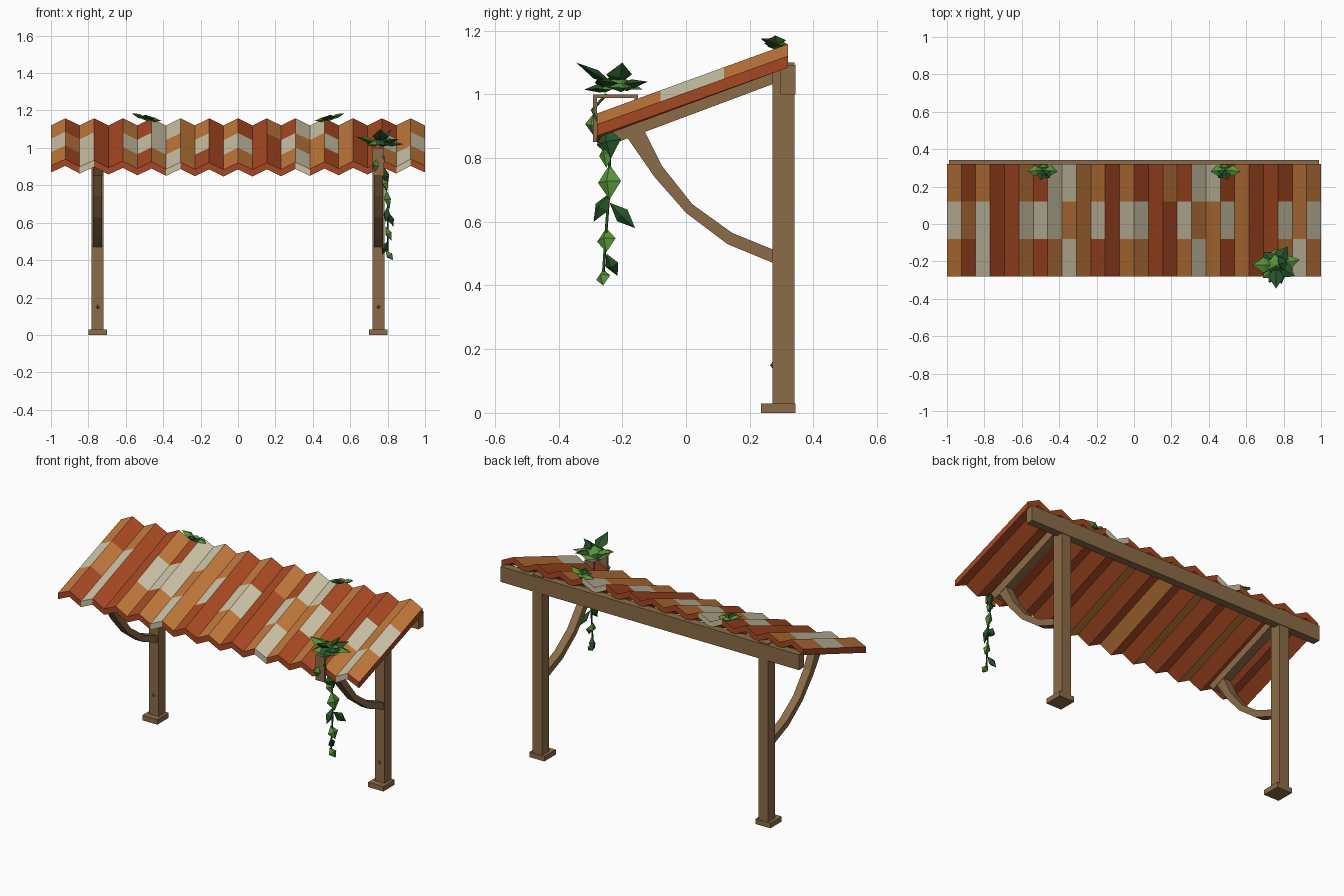
import bpy, bmesh, math
from mathutils import Vector

if "Cube" in bpy.data.objects:
    bpy.data.objects.remove(bpy.data.objects["Cube"])


def material(name, rgb):
    m = bpy.data.materials.new(name)
    m.use_nodes = True
    m.diffuse_color = (*rgb, 1)
    m.node_tree.nodes["Principled BSDF"].inputs["Base Color"].default_value = (*rgb, 1)
    return m


RUST = material("rust_tile", (0.39, 0.066, 0.016))
ORANGE = material("orange_tile", (0.53, 0.185, 0.042))
CREAM = material("cream_tile", (0.60, 0.54, 0.38))
WOOD = material("brown_wood", (0.26, 0.15, 0.065))
LEAF = material("bright_leaf", (0.091, 0.30, 0.038))
DARK = material("dark_leaf", (0.019, 0.091, 0.021))


def finish(name, bm, mats):
    bmesh.ops.recalc_face_normals(bm, faces=bm.faces)
    me = bpy.data.meshes.new(name)
    bm.to_mesh(me)
    bm.free()
    for m in mats:
        me.materials.append(m)
    ob = bpy.data.objects.new(name, me)
    bpy.context.collection.objects.link(ob)


def box(name, x, y, z):
    """Wooden box from (min, max) ranges."""
    bm = bmesh.new()
    bmesh.ops.create_cube(bm, size=1)
    for v in bm.verts:
        v.co = [r[0] if c < 0 else r[1] for c, r in zip(v.co, (x, y, z))]
    finish(name, bm, [WOOD])


def side_strip(name, upper, lower, x, half):
    """Solid between two matching (y, z) lines, extruded along x."""
    bm = bmesh.new()
    rings = [[bm.verts.new((x + s * half, *p)) for s, p in
              ((-1, a), (1, a), (1, b), (-1, b))] for a, b in zip(upper, lower)]
    for r, q in zip(rings, rings[1:]):
        for k in range(4):
            bm.faces.new((r[k], r[k - 1], q[k - 1], q[k]))
    bm.faces.new(rings[0])
    bm.faces.new(rings[-1])
    finish(name, bm, [WOOD])


# Corrugated roof: tile colours per strip, front row to back row
ROWS = ["ORCRROROCORROORROCORORROCO",
        "COCRRCCCOOCRCCRRCOOCORRCOC",
        "ORORRORCCOORORRORCCRORRROO"]
UNDERSIDE_ORANGE = (5, 9, 12, 15)
N = len(ROWS[0])
LINES = (-0.28, -0.08, 0.12, 0.32)


def roof_point(i, j, drop):
    x = -1 + 2 * i / N
    t = j / 3
    sag = 0.022 * (1 - x * x) * (1 - t)
    return (x, LINES[j], 0.905 + 0.215 * t + 0.038 * (i % 2) - sag - drop)


bm = bmesh.new()
top, bot = ([[bm.verts.new(roof_point(i, j, d)) for j in range(4)]
             for i in range(N + 1)] for d in (0, 0.036))
for i in range(N):
    for j in range(3):
        f = bm.faces.new((top[i][j], top[i + 1][j], top[i + 1][j + 1], top[i][j + 1]))
        f.material_index = "ROC".index(ROWS[j][i])
        f = bm.faces.new((bot[i][j], bot[i][j + 1], bot[i + 1][j + 1], bot[i + 1][j]))
        f.material_index = int(i in UNDERSIDE_ORANGE)
    for j in (0, 3):
        f = bm.faces.new((top[i][j], top[i + 1][j], bot[i + 1][j], bot[i][j]))
        f.material_index = 2 if ROWS[min(j, 2)][i] == "C" else 0
for i in (0, N):
    for j in range(3):
        bm.faces.new((top[i][j], top[i][j + 1], bot[i][j + 1], bot[i][j]))
finish("roof", bm, [RUST, ORANGE, CREAM])

# Timber frame
box("back_beam", (-0.99, 0.99), (0.296, 0.343), (1.0, 1.092))
BRACE_IN = [(-0.13, 0.885), (-0.075, 0.775), (0.02, 0.655), (0.145, 0.565), (0.28, 0.51)]
BRACE_OUT = [(-0.185, 0.865), (-0.10, 0.742), (0.0, 0.628), (0.13, 0.53), (0.28, 0.468)]
for side, x in (("right", -0.75), ("left", 0.75)):
    box(side + "_post", (x - 0.032, x + 0.032), (0.272, 0.34), (0.02, 1.1))
    box(side + "_post_foot", (x - 0.05, x + 0.05), (0.235, 0.343), (0, 0.03))
    side_strip(side + "_rafter", [(-0.25, 0.895), (0.28, 1.09)],
               [(-0.215, 0.85), (0.28, 1.035)], x, 0.026)
    side_strip(side + "_brace", BRACE_IN, BRACE_OUT, x, 0.024)
    bm = bmesh.new()
    bmesh.ops.create_cone(bm, segments=4, radius1=0.014, radius2=0, depth=0.01)
    for v in bm.verts:
        v.co = (x + v.co.x, 0.269 - v.co.z, 0.15 + v.co.y)
    finish(side + "_post_knot", bm, [WOOD])

# Bracket wrapped over the front edge of the roof
BX = (0.72, 0.78)
box("bracket_top", BX, (-0.29, -0.15), (0.988, 1.0))
box("bracket_front", BX, (-0.292, -0.28), (0.85, 1.0))
box("bracket_back", BX, (-0.162, -0.15), (0.93, 1.0))


def add_leaf(bm, base, tip, normal, width, mat, thick=0.012):
    """Faceted diamond leaf from base to tip."""
    base, tip = Vector(base), Vector(tip)
    d = tip - base
    s = d.cross(Vector(normal)).normalized()
    n = s.cross(d).normalized()
    mid = base + d * 0.5
    ring = [bm.verts.new(p) for p in (base, mid + s * width / 2, tip, mid - s * width / 2)]
    for h in (thick, -thick):
        peak = bm.verts.new(mid + n * h)
        for k in range(4):
            bm.faces.new((ring[k - 1], ring[k], peak)).material_index = mat


# Leafy clump on the bracket: a faceted heart with broad leaves around it
bm = bmesh.new()
c = Vector((0.76, -0.22, 1.025))
SPREAD = [((-0.13, 0.0, 0.035), 0), ((-0.07, 0.07, 0.0), 1), ((0.06, 0.10, 0.015), 1),
          ((0.125, 0.03, -0.005), 0), ((0.10, -0.06, 0.02), 1), ((0.03, -0.10, -0.01), 1),
          ((-0.07, -0.07, -0.01), 0), ((0.0, -0.125, 0.075), 1), ((0.06, 0.02, 0.075), 1)]
for off, mat in SPREAD:
    off = Vector(off)
    add_leaf(bm, c, c + off, (0, 0, 1), 0.085, mat, 0.015)
hub = bmesh.ops.create_cone(bm, segments=6, radius1=0.085, radius2=0, depth=0.05)["verts"]
for v in hub:
    v.co += c + Vector((0, 0, 0.015))
for k, f in enumerate(sorted({f for v in hub for f in v.link_faces},
                             key=lambda f: f.calc_center_median().x)):
    f.material_index = int(f.normal.z < 0 or k % 3 == 1)
finish("leaf_clump", bm, [LEAF, DARK])

# Hanging vine stem
curve = bpy.data.curves.new("vine_stem", "CURVE")
curve.dimensions = "3D"
curve.bevel_depth = 0.005
curve.bevel_resolution = 0
spline = curve.splines.new("POLY")
path = [(0.76, -0.25, 1.0), (0.78, -0.295, 0.95), (0.78, -0.24, 0.85),
        (0.80, -0.24, 0.72), (0.80, -0.25, 0.58), (0.80, -0.26, 0.43)]
spline.points.add(len(path) - 1)
for p, co in zip(spline.points, path):
    p.co = (*co, 1)
curve.materials.append(DARK)
bpy.context.collection.objects.link(bpy.data.objects.new("vine_stem", curve))

# Leaves along the vine
bm = bmesh.new()
VINE = [((0.74, -0.29, 0.94), (0.73, -0.29, 0.87), 0.06, 0),
        ((0.78, -0.25, 0.90), (0.80, -0.235, 0.80), 0.085, 1),
        ((0.77, -0.25, 0.85), (0.80, -0.25, 0.77), 0.05, 0),
        ((0.79, -0.24, 0.78), (0.81, -0.24, 0.67), 0.08, 0),
        ((0.80, -0.24, 0.69), (0.79, -0.29, 0.60), 0.05, 1),
        ((0.80, -0.24, 0.66), (0.83, -0.16, 0.58), 0.05, 1),
        ((0.79, -0.25, 0.58), (0.82, -0.25, 0.505), 0.065, 0),
        ((0.80, -0.25, 0.50), (0.77, -0.215, 0.43), 0.045, 1),
        ((0.79, -0.26, 0.45), (0.83, -0.26, 0.40), 0.05, 0)]
for base, tip, width, mat in VINE:
    add_leaf(bm, base, tip, (0.9, -0.45, 0.2), width, mat, 0.02)
finish("vine_leaves", bm, [LEAF, DARK])

# Small tufts at the back edge of the roof, mirrored
TUFT = [((0.085, -0.01, 0.03), 0), ((-0.075, -0.01, -0.01), 0),
        ((0.015, -0.055, 0.02), 1), ((-0.035, -0.045, 0.005), 1), ((0, 0.03, 0), 0)]
for side, s in (("right", -1), ("left", 1)):
    bm = bmesh.new()
    c = Vector((s * 0.485, 0.29, 1.155))
    for (dx, dy, dz), mat in TUFT:
        add_leaf(bm, c, c + Vector((s * dx, dy, dz)), (0, 0, 1), 0.06, mat)
    finish(side + "_roof_tuft", bm, [LEAF, DARK])
